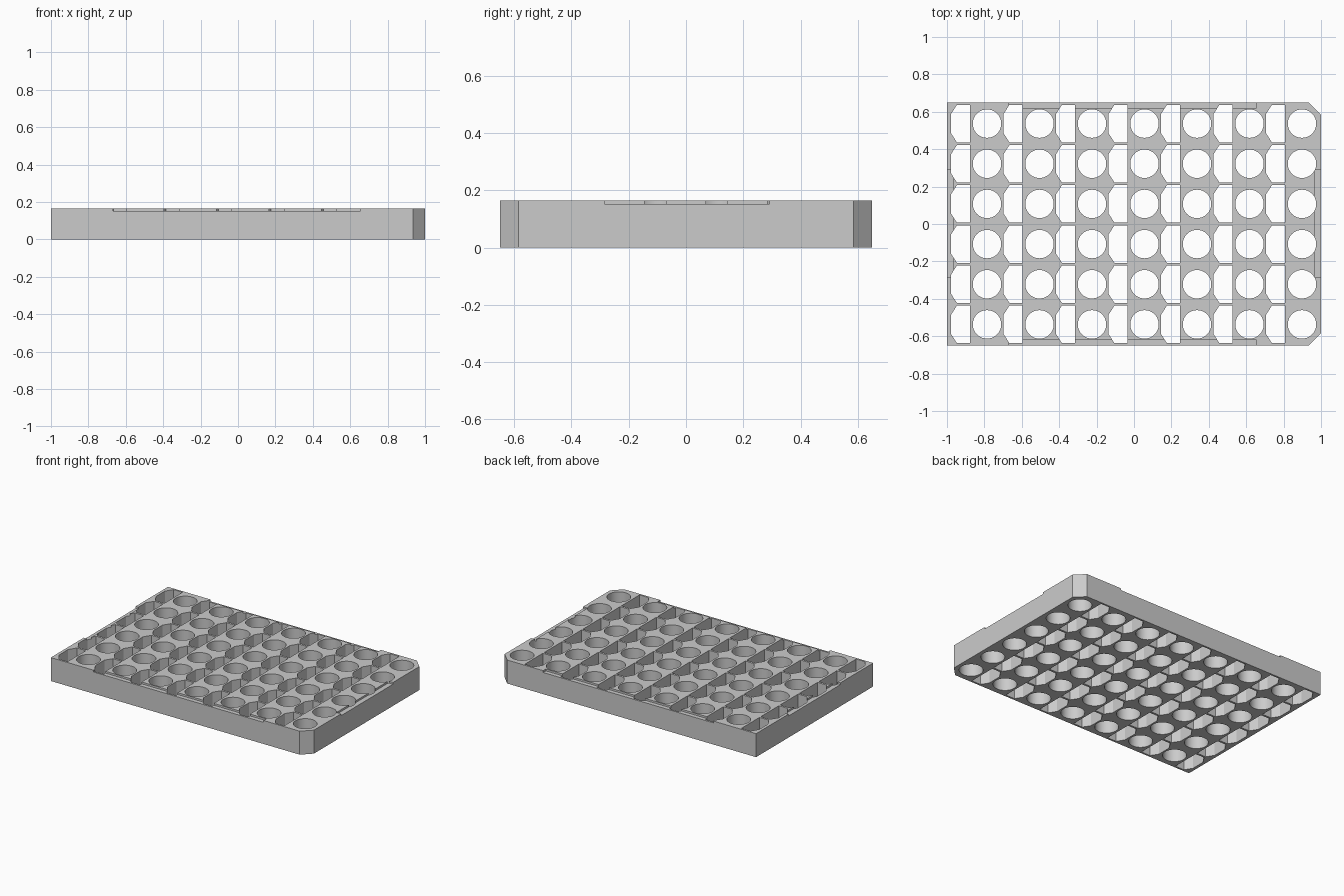
import bpy
import bmesh
import math

cube = bpy.data.objects.get("Cube")
if cube:
    bpy.data.objects.remove(cube, do_unlink=True)

HALF_X, HALF_Y, HEIGHT = 1.0, 0.65, 0.165
COLUMNS, ROWS = 7, 6
PITCH_X, PITCH_Y = 0.2807, 0.2147

grey = bpy.data.materials.new("plain grey")
grey.use_nodes = True
grey.diffuse_color = (0.6, 0.6, 0.6, 1)
grey.node_tree.nodes["Principled BSDF"].inputs["Base Color"].default_value = (0.6, 0.6, 0.6, 1)


def add_prism(bm, outline, z0, z1):
    """Closed upright prism from a counter-clockwise outline."""
    low = [bm.verts.new((x, y, z0)) for x, y in outline]
    high = [bm.verts.new((x, y, z1)) for x, y in outline]
    bm.faces.new(low[::-1])
    bm.faces.new(high)
    for i in range(len(low)):
        j = (i + 1) % len(low)
        bm.faces.new((low[i], low[j], high[j], high[i]))


def rectangle(x0, x1, y0, y1):
    return [(x0, y0), (x1, y0), (x1, y1), (x0, y1)]


def circle(cx, cy, radius, sides=48):
    return [(cx + radius * math.cos(2 * math.pi * i / sides),
             cy + radius * math.sin(2 * math.pi * i / sides)) for i in range(sides)]


def slot(x0, x1, cy, half, cut_x, cut_y):
    """Rectangle with both corners on its -x side cut off."""
    return [(x0 + cut_x, cy - half), (x1, cy - half), (x1, cy + half),
            (x0 + cut_x, cy + half), (x0, cy + half - cut_y), (x0, cy - half + cut_y)]


def make_object(name, prisms):
    bm = bmesh.new()
    for outline, z0, z1 in prisms:
        add_prism(bm, outline, z0, z1)
    mesh = bpy.data.meshes.new(name)
    bm.to_mesh(mesh)
    bm.free()
    mesh.materials.append(grey)
    obj = bpy.data.objects.new(name, mesh)
    bpy.context.collection.objects.link(obj)
    return obj


# Rack body with two chamfered corners on the +x side
c = 0.065
body = [(-HALF_X, -HALF_Y), (HALF_X - c, -HALF_Y), (HALF_X, -HALF_Y + c),
        (HALF_X, HALF_Y - c), (HALF_X - c, HALF_Y), (-HALF_X, HALF_Y)]
rack = make_object("rack_body", [(body, 0, HEIGHT)])

# Grid of round wells and the slots beside them, all cut right through
openings = []
for i in range(COLUMNS):
    cx = -0.786 + i * PITCH_X
    for j in range(ROWS):
        cy = (j - (ROWS - 1) / 2) * PITCH_Y
        openings.append((circle(cx, cy, 0.076), -0.1, 0.3))
        openings.append((slot(cx - 0.193, cx - 0.091, cy, 0.1, 0.032, 0.05), -0.1, 0.3))
hole_cutter = make_object("hole_cutter", openings)

# Shallow notches along the top of the four rims
notches = []
for s in (-1, 1):
    y0, y1 = sorted((s * 0.62, s * 0.7))
    x0, x1 = sorted((s * 0.9645, s * 1.1))
    notches.append((rectangle(-0.667, 0.655, y0, y1), 0.152, 0.3))
    notches.append((rectangle(x0, x1, -0.285, 0.292), 0.152, 0.3))
notch_cutter = make_object("notch_cutter", notches)

# Cut the body, then drop the cutters
bpy.context.view_layer.objects.active = rack
for cutter in (hole_cutter, notch_cutter):
    cutter.hide_render = True
    mod = rack.modifiers.new(cutter.name, 'BOOLEAN')
    mod.operation = 'DIFFERENCE'
    mod.solver = 'EXACT'
    mod.object = cutter
    bpy.ops.object.modifier_apply(modifier=mod.name)
    bpy.data.objects.remove(cutter, do_unlink=True)

# Smooth well walls, crisp edges elsewhere
bpy.ops.object.select_all(action='DESELECT')
rack.select_set(True)
bpy.ops.object.shade_smooth_by_angle(angle=math.radians(25))
